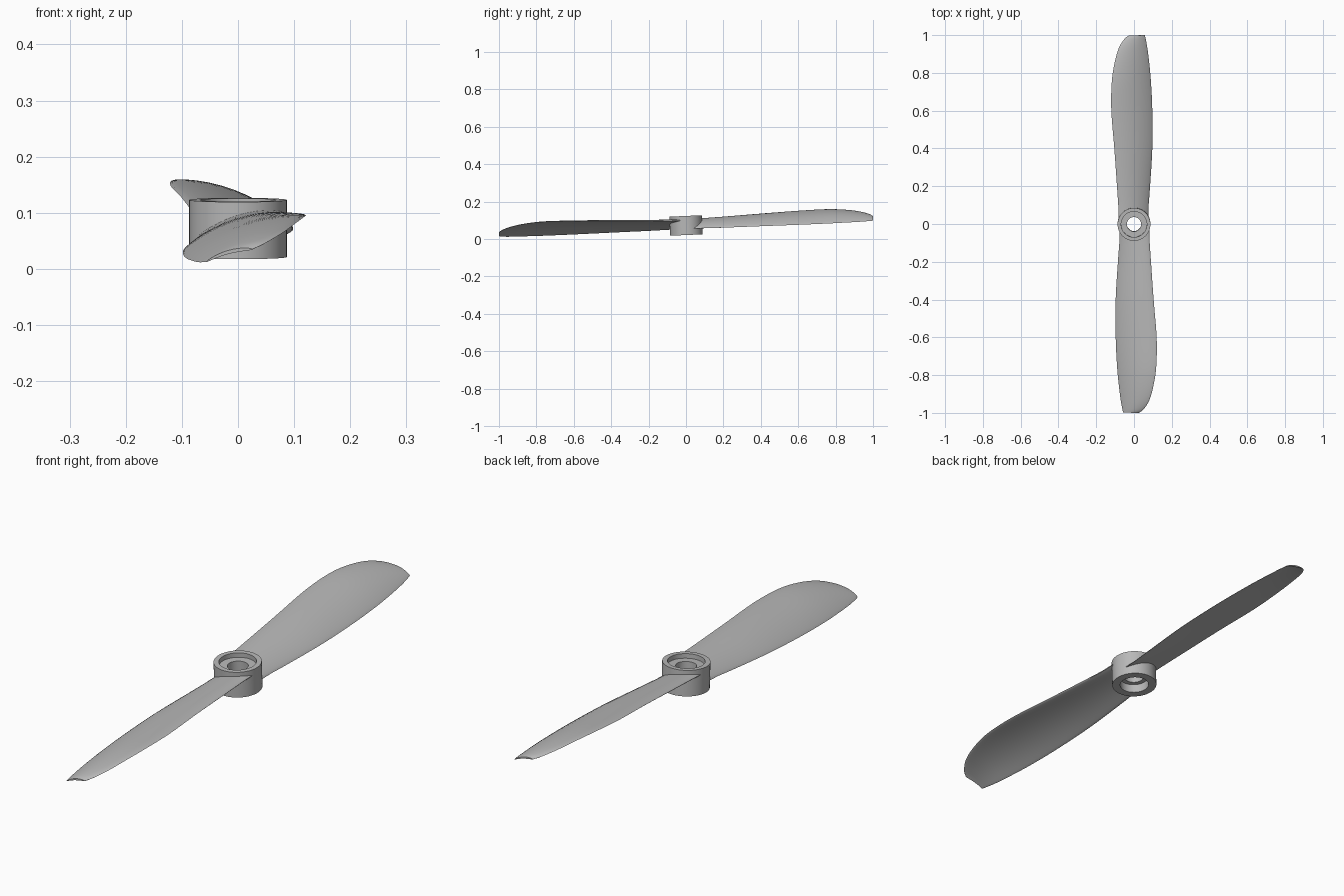
import bpy, bmesh, math
from mathutils import Matrix, Vector

cube = bpy.data.objects.get("Cube")
if cube:
    bpy.data.objects.remove(cube)

grey = bpy.data.materials.new("light_grey")
grey.use_nodes = True
COLOUR = (0.48, 0.48, 0.48, 1)
grey.diffuse_color = COLOUR
grey.node_tree.nodes["Principled BSDF"].inputs["Base Color"].default_value = COLOUR

CENTRE = Vector((0, 0, 0.072))
TILT = 0.043            # whole propeller leans up towards +y
HUB_R = 0.087
HALF_H = 0.051


def finish(name, bm, turn=0.0):
    """Place a part in the tilted frame, optionally turned about the axle."""
    bm.transform(Matrix.Translation(CENTRE) @ Matrix.Rotation(TILT, 4, 'X')
                 @ Matrix.Rotation(turn, 4, 'Z'))
    bmesh.ops.recalc_face_normals(bm, faces=bm.faces)
    mesh = bpy.data.meshes.new(name)
    bm.to_mesh(mesh)
    bm.free()
    mesh.materials.append(grey)
    obj = bpy.data.objects.new(name, mesh)
    bpy.context.collection.objects.link(obj)
    bpy.ops.object.select_all(action='DESELECT')
    obj.select_set(True)
    bpy.context.view_layer.objects.active = obj
    bpy.ops.object.shade_smooth_by_angle(angle=math.radians(35))


def loft(bm, rings, cap=None):
    """Skin closed rings of points; cap lists the rings to close."""
    loops = [[bm.verts.new(p) for p in ring] for ring in rings]
    n = len(loops[0])
    for a, b in zip(loops, loops[1:]):
        for i in range(n):
            j = (i + 1) % n
            bm.faces.new((a[i], a[j], b[j], b[i]))
    for c in cap or []:
        bm.faces.new(loops[c])
    return loops


# Hub: turned profile with a counterbore at each end and an axle hole
profile = [(HUB_R, -HALF_H), (HUB_R, HALF_H), (0.068, HALF_H), (0.068, 0.033),
           (0.038, 0.033), (0.038, -0.016), (0.056, -0.016), (0.056, -HALF_H),
           (HUB_R, -HALF_H)]
SIDES = 64
hub = bmesh.new()
loft(hub, [[(r * math.cos(2 * math.pi * i / SIDES),
             r * math.sin(2 * math.pi * i / SIDES), z) for i in range(SIDES)]
           for r, z in profile])
bmesh.ops.remove_doubles(hub, verts=hub.verts, dist=1e-5)
finish("hub", hub)

# Blade stations: y, leading x, leading z, trailing x, trailing z, thickness
stations = [
    (0.08, -0.082, 0.028, 0.076, -0.018, 0.022),
    (0.20, -0.090, 0.033, 0.085, -0.020, 0.020),
    (0.40, -0.104, 0.042, 0.097, -0.021, 0.017),
    (0.60, -0.120, 0.050, 0.097, -0.022, 0.014),
    (0.75, -0.118, 0.053, 0.090, -0.022, 0.012),
    (0.85, -0.104, 0.047, 0.081, -0.021, 0.010),
    (0.93, -0.082, 0.034, 0.071, -0.020, 0.009),
    (0.98, -0.052, 0.018, 0.062, -0.018, 0.008),
    (1.00, -0.026, 0.006, 0.057, -0.017, 0.007),
]


def smooth_stations(rows, steps):
    """Catmull-Rom interpolation through the stations."""
    out = []
    for k in range(len(rows) - 1):
        quad = [rows[max(0, min(len(rows) - 1, k + d))] for d in (-1, 0, 1, 2)]
        for s in range(steps):
            t = s / steps
            out.append([b + t * (c - a + t * (2 * a - 5 * b + 4 * c - d
                        + t * (3 * b - a - 3 * c + d))) / 2 if s else b
                        for a, b, c, d in zip(*quad)])
            # tangent term uses half weights
            out[-1] = [0.5 * (2 * b + (c - a) * t + (2 * a - 5 * b + 4 * c - d) * t ** 2
                       + (3 * b - a - 3 * c + d) * t ** 3) for a, b, c, d in zip(*quad)]
    return out + [list(rows[-1])]


def section(y, lx, lz, tx, tz, thick, root=False):
    """Cambered aerofoil ring; a root ring follows the hub wall."""
    chord = Vector((tx - lx, 0, tz - lz))
    up = Vector((-chord.z, 0, chord.x)).normalized()
    steps = 14
    ring = []
    for i in range(2 * steps):
        side = 1 if i <= steps else -1
        u = 0.5 - 0.5 * math.cos(math.pi * i / steps)
        half = thick * (0.5 * math.sqrt(max(0, 4 * u * (1 - u))) * (1.1 - 0.4 * u))
        bow = 0.075 * chord.length * 4 * u * (1 - u)
        p = Vector((lx, y, lz)) + chord * u + up * (bow + side * half)
        if root:
            p.y = math.sqrt(max(0, 0.078 ** 2 - p.x ** 2))
        ring.append(p)
    return ring


# Two identical blades, half a turn apart
for name, turn in (("back_blade", 0), ("front_blade", math.pi)):
    blade = bmesh.new()
    rows = smooth_stations(stations, 4)
    rings = [section(*rows[0], root=True)]
    rings += [section(*r) for r in rows[1:]]
    loft(blade, rings, cap=(0, -1))
    finish(name, blade, turn)
